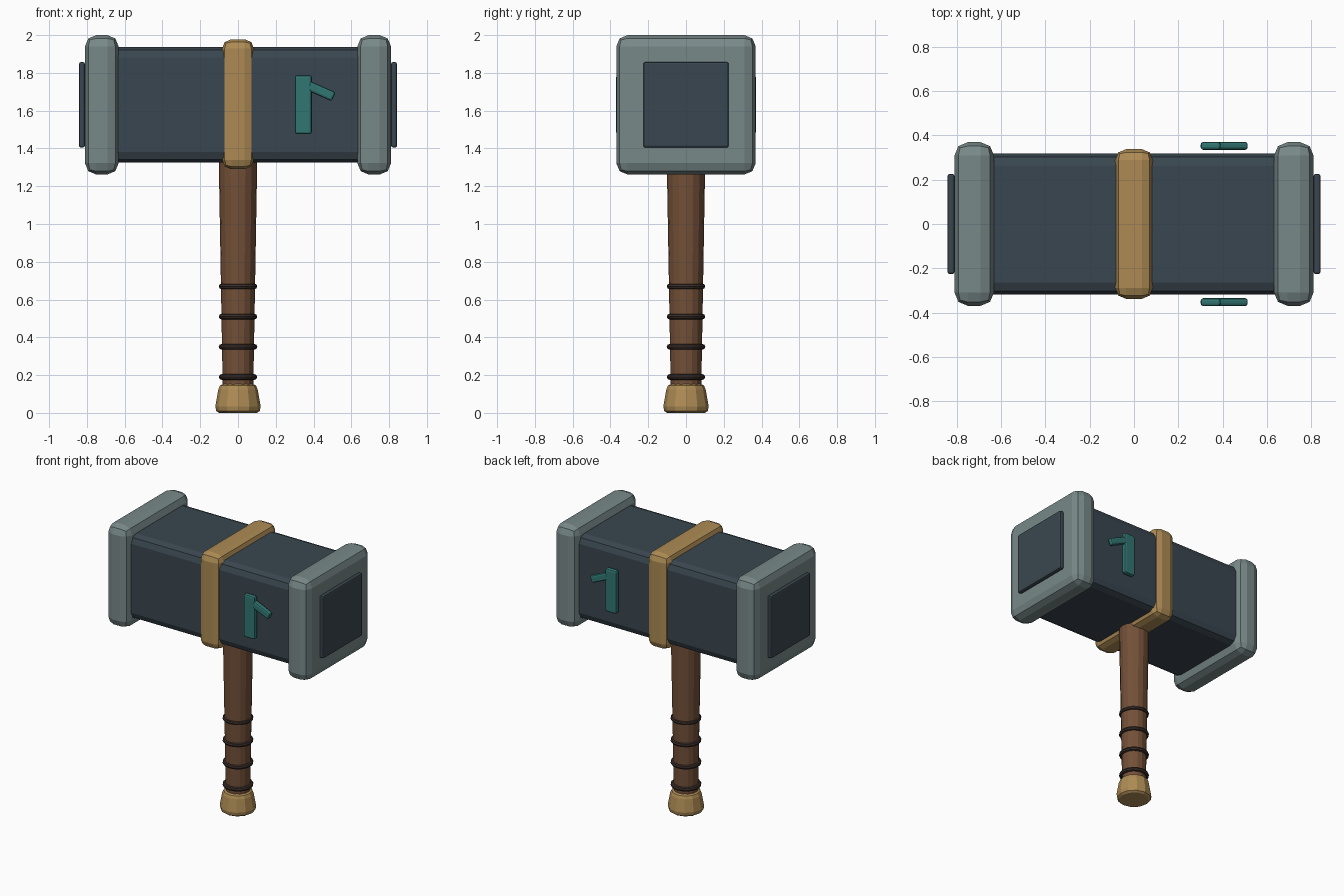
import bpy, bmesh
from math import radians, cos, sin, tau
from mathutils import Matrix

if "Cube" in bpy.data.objects:
    bpy.data.objects.remove(bpy.data.objects["Cube"])

HEAD_Z = 1.631


def material(name, rgb):
    m = bpy.data.materials.new(name)
    m.diffuse_color = (*rgb, 1)
    m.use_nodes = True
    m.node_tree.nodes["Principled BSDF"].inputs["Base Color"].default_value = m.diffuse_color
    return m


SLATE = material("slate", (0.042, 0.062, 0.08))
STEEL = material("steel", (0.19, 0.25, 0.25))
GOLD = material("gold", (0.42, 0.26, 0.09))
WOOD = material("wood", (0.17, 0.08, 0.04))
CORD = material("cord", (0.04, 0.026, 0.022))
TEAL = material("teal", (0.03, 0.18, 0.17))


def finish(bm, name, mat):
    bmesh.ops.recalc_face_normals(bm, faces=bm.faces)
    mesh = bpy.data.meshes.new(name)
    bm.to_mesh(mesh)
    bm.free()
    mesh.materials.append(mat)
    ob = bpy.data.objects.new(name, mesh)
    bpy.context.collection.objects.link(ob)
    return ob


def box(name, center, size, bevel, mat, tilt=0):
    """Bevelled box, optionally tilted about y."""
    bm = bmesh.new()
    bmesh.ops.create_cube(bm, size=1)
    bmesh.ops.scale(bm, vec=size, verts=bm.verts)
    bmesh.ops.bevel(bm, geom=bm.edges[:], offset=bevel, segments=2,
                    profile=0.5, affect='EDGES')
    bm.transform(Matrix.Translation(center) @ Matrix.Rotation(tilt, 4, 'Y'))
    return finish(bm, name, mat)


def lathe(name, profile, sides, mat, closed=False):
    """Revolve (radius, z) points about z; cap the ends or close the loop."""
    bm = bmesh.new()
    rings = [[bm.verts.new((r * cos(tau * i / sides), r * sin(tau * i / sides), z))
              for i in range(sides)] for r, z in profile]
    pairs = list(zip(rings, rings[1:]))
    if closed:
        pairs.append((rings[-1], rings[0]))
    else:
        bm.faces.new(rings[0])
        bm.faces.new(rings[-1])
    for a, b in pairs:
        for i in range(sides):
            j = (i + 1) % sides
            bm.faces.new((a[i], a[j], b[j], b[i]))
    return finish(bm, name, mat)


# Head block and central band
box("head_block", (0, 0, HEAD_Z), (1.40, 0.636, 0.61), 0.055, SLATE)
box("center_band", (0, 0, HEAD_Z + 0.003), (0.17, 0.676, 0.688), 0.05, GOLD)

# Striking caps and their end plates
for side, s in (("left", -1), ("right", 1)):
    box(f"cap_{side}", (s * 0.721, 0, HEAD_Z), (0.178, 0.738, 0.738), 0.06, STEEL)
    box(f"end_plate_{side}", (s * 0.826, 0, HEAD_Z), (0.032, 0.452, 0.452), 0.01, SLATE)

# Raised marks on front and back
for side, s in (("front", -1), ("back", 1)):
    y = s * 0.3525
    box(f"mark_stem_{side}", (0.346, y, 1.632), (0.09, 0.036, 0.312), 0.012, TEAL)
    box(f"mark_branch_{side}", (0.438, y, 1.704), (0.15, 0.036, 0.052), 0.012, TEAL,
        radians(24))

# Tapered handle
lathe("handle", [(0.08, 0.08), (0.103, 1.40)], 16, WOOD)

# Grip rings
for n in range(4):
    z = 0.19 + 0.16 * n
    ring = [(0.087 + 0.015 * cos(tau * k / 8), z + 0.015 * sin(tau * k / 8))
            for k in range(8)]
    lathe(f"grip_ring_{n + 1}", ring, 16, CORD, closed=True)

# Pommel
lathe("pommel", [(0.10, 0.0), (0.115, 0.01), (0.12, 0.035), (0.104, 0.125),
                 (0.095, 0.145), (0.08, 0.153)], 12, GOLD)
